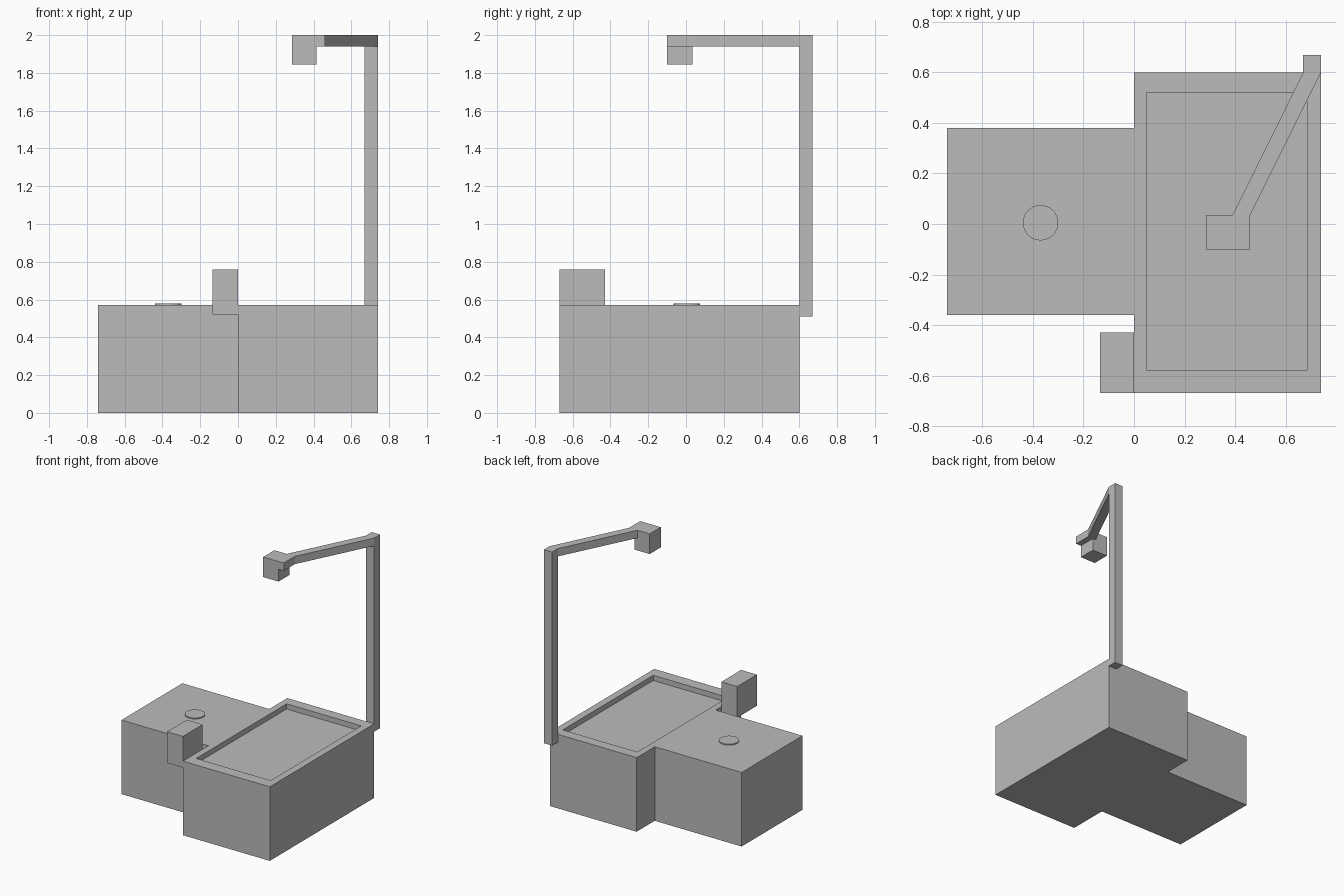
import bpy, bmesh

cube = bpy.data.objects.get("Cube")
if cube:
    bpy.data.objects.remove(cube, do_unlink=True)

# Single plain grey for every part
grey = bpy.data.materials.new("plain grey")
grey.use_nodes = True
COLOR = (0.5, 0.5, 0.5, 1)
grey.diffuse_color = COLOR
grey.node_tree.nodes["Principled BSDF"].inputs["Base Color"].default_value = COLOR


def finish(name, bm):
    bmesh.ops.recalc_face_normals(bm, faces=bm.faces[:])
    mesh = bpy.data.meshes.new(name)
    bm.to_mesh(mesh)
    bm.free()
    mesh.materials.append(grey)
    obj = bpy.data.objects.new(name, mesh)
    bpy.context.collection.objects.link(obj)
    return obj


def prism(outline, z0, z1):
    """Extrude a plan outline from z0 up to z1."""
    bm = bmesh.new()
    base = bm.faces.new([bm.verts.new((x, y, z0)) for x, y in outline])
    grown = bmesh.ops.extrude_face_region(bm, geom=[base])["geom"]
    for v in grown:
        if isinstance(v, bmesh.types.BMVert):
            v.co.z = z1
    return bm


def box(x, y, z):
    return prism([(x[0], y[0]), (x[1], y[0]), (x[1], y[1]), (x[0], y[1])], *z)


TOP = 0.57

# Main basin block: the top is inset to a rim, then sunk
bm = box((0, 0.74), (-0.67, 0.6), (0, TOP))
bm.normal_update()
top = max(bm.faces, key=lambda f: f.calc_center_median().z)
bmesh.ops.inset_region(bm, faces=[top], thickness=0.05)
for v in top.verts:
    v.co.x = 0.05 if v.co.x < 0.3 else 0.685
    v.co.y = -0.58 if v.co.y < 0 else 0.52
sunk = bmesh.ops.extrude_face_region(bm, geom=[top])["geom"]
for v in sunk:
    if isinstance(v, bmesh.types.BMVert):
        v.co.z -= 0.04
if top.is_valid:
    bmesh.ops.delete(bm, geom=[top], context='FACES_ONLY')
finish("basin_block", bm)

# Side block with a thin round disc on top
finish("side_block", box((-0.74, 0), (-0.36, 0.38), (0, TOP)))
bm = bmesh.new()
bmesh.ops.create_cone(bm, cap_ends=True, segments=32, radius1=0.07,
                      radius2=0.07, depth=0.016)
bmesh.ops.translate(bm, verts=bm.verts[:], vec=(-0.37, 0.005, TOP))
finish("top_disc", bm)

# Small box fixed to the basin edge
finish("edge_box", box((-0.135, 0), (-0.67, -0.43), (0.52, 0.76)))

# Overhead lamp: post, slanted arm with elbow, hanging head
finish("lamp_post", box((0.67, 0.74), (0.6, 0.67), (0.51, 2)))
finish("lamp_arm", prism([(0.415, -0.1), (0.46, -0.1), (0.46, 0.035),
                          (0.74, 0.6), (0.67, 0.6), (0.39, 0.035),
                          (0.415, 0.035)], 1.94, 2))
finish("lamp_head", box((0.285, 0.415), (-0.1, 0.035), (1.845, 2)))
